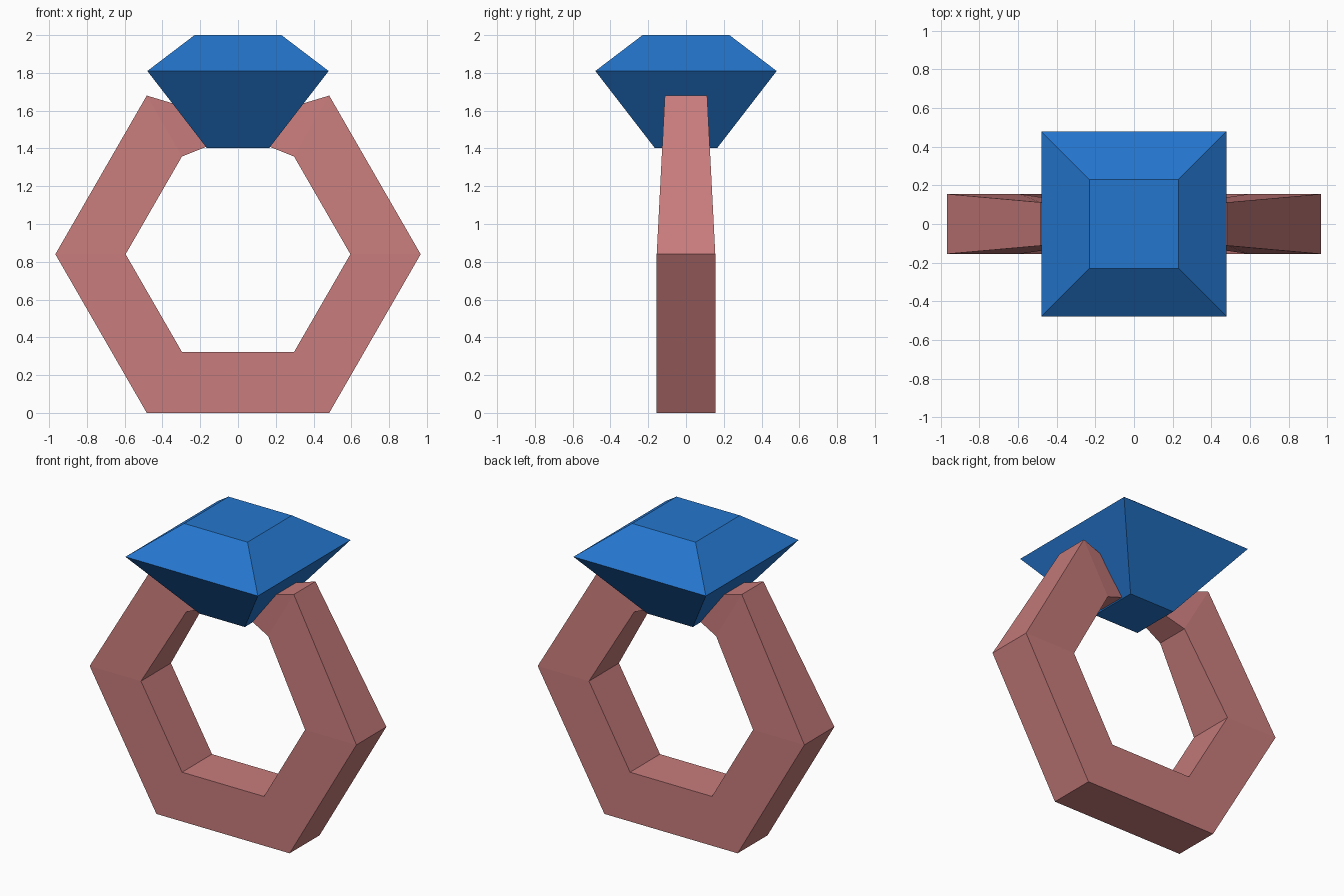
import bpy
import bmesh

if "Cube" in bpy.data.objects:
    bpy.data.objects.remove(bpy.data.objects["Cube"], do_unlink=True)


def make_material(name, rgb):
    mat = bpy.data.materials.new(name)
    mat.use_nodes = True
    mat.diffuse_color = (*rgb, 1)
    mat.node_tree.nodes["Principled BSDF"].inputs["Base Color"].default_value = (*rgb, 1)
    return mat


def loft(name, sections, mat):
    """Join four-cornered sections into one closed, flat-shaded solid."""
    bm = bmesh.new()
    rings = [[bm.verts.new(co) for co in section] for section in sections]
    for a, b in zip(rings, rings[1:]):
        for i in range(4):
            j = (i + 1) % 4
            bm.faces.new((a[i], a[j], b[j], b[i]))
    bm.faces.new(rings[0])
    bm.faces.new(rings[-1])
    bmesh.ops.recalc_face_normals(bm, faces=bm.faces)
    mesh = bpy.data.meshes.new(name)
    bm.to_mesh(mesh)
    bm.free()
    mesh.materials.append(mat)
    obj = bpy.data.objects.new(name, mesh)
    bpy.context.collection.objects.link(obj)
    return obj


def band_section(side, outer_x, outer_z, inner_x, inner_z, half):
    return [(side * outer_x, -half, outer_z), (side * outer_x, half, outer_z),
            (side * inner_x, half, inner_z), (side * inner_x, -half, inner_z)]


def square(half, z):
    return [(-half, -half, z), (half, -half, z), (half, half, z), (-half, half, z)]


rose = make_material("rose metal", (0.58, 0.2, 0.2))
blue = make_material("blue stone", (0.018, 0.18, 0.61))

# Hexagonal band: one half from the setting down to the base, then mirrored
half_band = [
    (0.10, 1.565, 0.10, 1.436, 0.08),   # tip hidden in the stone
    (0.483, 1.68, 0.297, 1.357, 0.112),  # shoulder
    (0.967, 0.84, 0.595, 0.84, 0.155),   # widest corner
    (0.483, 0.0, 0.297, 0.323, 0.155),   # base corner
]
sections = [band_section(-1, *s) for s in half_band]
sections += [band_section(1, *s) for s in reversed(half_band)]
loft("ring_band", sections, rose)

# Square cut gemstone: flat bottom, girdle, flat table
loft("gemstone", [square(0.165, 1.402), square(0.48, 1.81), square(0.23, 2.0)], blue)
